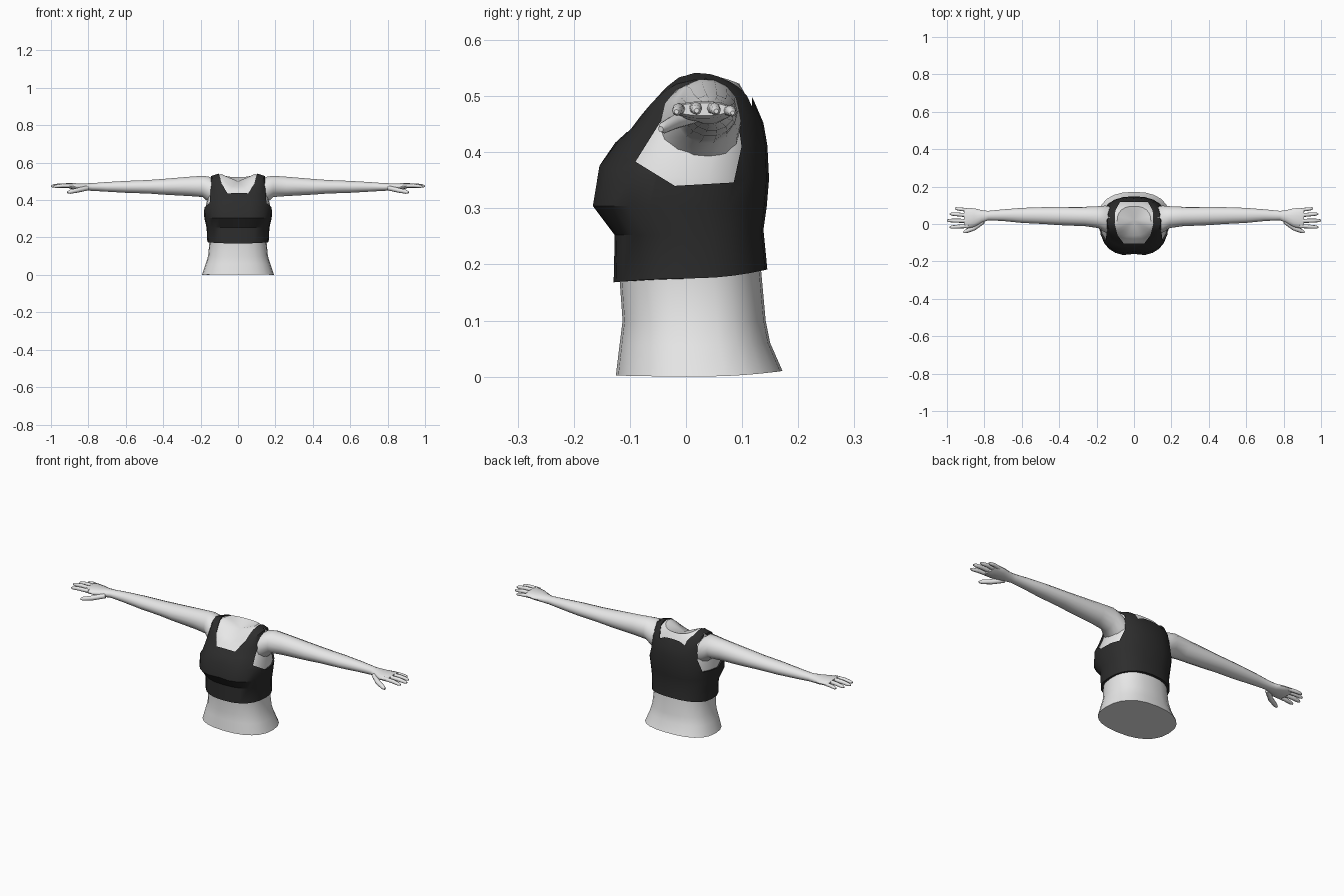
import bpy, bmesh, math
from mathutils import Vector

if "Cube" in bpy.data.objects:
    bpy.data.objects.remove(bpy.data.objects["Cube"])


def material(name, value):
    m = bpy.data.materials.new(name)
    m.diffuse_color = (value, value, value, 1)
    m.use_nodes = True
    m.node_tree.nodes["Principled BSDF"].inputs["Base Color"].default_value = m.diffuse_color
    return m


SKIN = material("light skin", 0.8)
CLOTH = material("dark cloth", 0.026)


def loft(name, rings, mat, tip=None):
    """Skin a list of equal-length point rings and close both ends."""
    bm = bmesh.new()
    vs = [[bm.verts.new(p) for p in r] for r in rings]
    n = len(vs[0])
    for a, b in zip(vs, vs[1:]):
        for i in range(n):
            j = (i + 1) % n
            bm.faces.new((a[i], a[j], b[j], b[i]))
    bm.faces.new(vs[0])
    if tip:
        c = bm.verts.new(tip)
        for i in range(n):
            bm.faces.new((vs[-1][i], vs[-1][(i + 1) % n], c))
    else:
        bm.faces.new(vs[-1])
    bmesh.ops.recalc_face_normals(bm, faces=bm.faces)
    me = bpy.data.meshes.new(name)
    bm.to_mesh(me)
    bm.free()
    ob = bpy.data.objects.new(name, me)
    me.materials.append(mat)
    bpy.context.collection.objects.link(ob)
    return ob


def activate(ob):
    bpy.ops.object.select_all(action='DESELECT')
    ob.select_set(True)
    bpy.context.view_layer.objects.active = ob


def smooth(ob, angle=40):
    activate(ob)
    bpy.ops.object.shade_smooth_by_angle(angle=math.radians(angle))


def power(v, e):
    return math.copysign(abs(v) ** e, v)


def body_ring(half, yf, yb, zf, zs, zb, dent=0, off=0, lift=0, n=24):
    """Rounded cross-section with separate front, side and back heights."""
    pts = []
    half, yf, yb = half + off, yf - off, yb + off
    for i in range(n):
        t = math.tau * i / n
        x = half * power(math.cos(t), 0.84)
        s = power(math.sin(t), 0.84)
        y = (yf + yb) / 2 + s * (yb - yf) / 2
        z = zs + ((zb if s > 0 else zf) - zs) * s * s + lift
        if s < 0:
            y += dent * math.exp(-(x / 0.04) ** 2)
        pts.append((x, y, z))
    return pts


# Torso sections: half width, front y, back y, front z, side z, back z, dent
waist = [
    (0.193, -0.125, 0.172, 0.002, 0.0, 0.01),
    (0.174, -0.118, 0.150, 0.06, 0.055, 0.06),
    (0.160, -0.113, 0.142, 0.10, 0.10, 0.10),
    (0.153, -0.118, 0.134, 0.168, 0.175, 0.188),
]
chest = [
    (0.160, -0.119, 0.130, 0.25, 0.25, 0.26),
    (0.172, -0.164, 0.136, 0.302, 0.302, 0.302, 0.012),
    (0.176, -0.152, 0.140, 0.375, 0.355, 0.35, 0.012),
    (0.160, -0.118, 0.137, 0.415, 0.42, 0.41),
    (0.148, -0.096, 0.130, 0.435, 0.485, 0.45),
    (0.135, -0.080, 0.112, 0.452, 0.527, 0.492),
    (0.090, -0.062, 0.095, 0.468, 0.539, 0.522),
]
torso = loft("torso", [body_ring(*r) for r in waist + chest], SKIN,
             tip=(0, 0.02, 0.50))
smooth(torso, 35)

# Cropped vest: a slightly larger shell with neck and arm openings cut out
hem = (0.153, -0.118, 0.134, 0.168, 0.175, 0.191)
shell = [body_ring(*hem, off=0.011)]
shell += [body_ring(*r, off=0.008, lift=0.002) for r in chest[:-1]]
shell += [body_ring(*chest[-1], off=0.004, lift=0.005)]
vest = loft("vest", shell, CLOTH)

neck_hole = [(-0.055, -0.104), (0.055, -0.104), (0.088, -0.06), (0.103, 0.0),
             (0.100, 0.07), (0.075, 0.118), (-0.075, 0.118), (-0.100, 0.07),
             (-0.103, 0.0), (-0.088, -0.06)]
arm_hole = [(0.035, 0.532), (-0.045, 0.455), (-0.09, 0.383), (-0.02, 0.34),
            (0.085, 0.346), (0.099, 0.41), (0.088, 0.49)]
cutters = [loft("neck_cutter",
                [[(x, y, z) for x, y in neck_hole] for z in (0.39, 0.7)], CLOTH)]
for s in (-1, 1):
    cutters.append(loft("arm_cutter",
                        [[(s * x, y, z) for y, z in arm_hole] for x in (0.122, 0.3)],
                        CLOTH))
for c in cutters:
    c.hide_render = True
    mod = vest.modifiers.new("opening", 'BOOLEAN')
    mod.operation = 'DIFFERENCE'
    mod.solver = 'EXACT'
    mod.object = c
    activate(vest)
    bpy.ops.object.modifier_apply(modifier=mod.name)
for c in cutters:
    bpy.data.objects.remove(c)
smooth(vest, 35)

# Arm sections: x, y from, y to, z from, z to (the last ones form the palm)
arm = [
    (0.115, -0.050, 0.095, 0.365, 0.500),
    (0.155, -0.045, 0.098, 0.385, 0.527),
    (0.190, -0.022, 0.095, 0.415, 0.531),
    (0.260, -0.012, 0.092, 0.420, 0.526),
    (0.400, -0.006, 0.092, 0.428, 0.514),
    (0.480, 0.000, 0.090, 0.434, 0.508),
    (0.600, 0.006, 0.086, 0.438, 0.503),
    (0.700, 0.016, 0.078, 0.444, 0.497),
    (0.780, 0.020, 0.070, 0.449, 0.491),
    (0.815, 0.006, 0.074, 0.450, 0.490),
    (0.855, -0.016, 0.084, 0.454, 0.490),
    (0.895, -0.024, 0.085, 0.460, 0.491),
    (0.908, -0.020, 0.081, 0.465, 0.488),
]
# Digits: name, path points and radii from knuckle to tip
digits = [
    ("little_finger", [(0.885, 0.074, 0.474), (0.925, 0.079, 0.474), (0.957, 0.083, 0.470)], 0.0095),
    ("ring_finger", [(0.885, 0.046, 0.478), (0.94, 0.051, 0.478), (0.985, 0.054, 0.473)], 0.0105),
    ("middle_finger", [(0.885, 0.016, 0.479), (0.95, 0.018, 0.479), (0.999, 0.019, 0.474)], 0.011),
    ("index_finger", [(0.885, -0.011, 0.477), (0.94, -0.014, 0.477), (0.986, -0.017, 0.472)], 0.0105),
    ("thumb", [(0.805, 0.015, 0.464), (0.855, -0.022, 0.453), (0.912, -0.045, 0.441)], 0.013),
]


def tube(path, radius, s, n=8):
    """Rounded, tapering rings along a three-point path."""
    a, b, c = [Vector(p) for p in path]
    stations = [(a, 1.0), (b, 0.98), (b.lerp(c, 0.75), 0.82), (c, 0.4)]
    d = (c - a).normalized()
    u = d.cross(Vector((0, 0, 1))).normalized()
    w = u.cross(d)
    rings = []
    for p, k in stations:
        ring = []
        for i in range(n):
            t = math.tau * i / n
            q = p + (u * math.cos(t) + w * math.sin(t)) * radius * k
            ring.append((s * q.x, q.y, q.z))
        rings.append(ring)
    return rings


for side, s in (("right", -1), ("left", 1)):
    rings = []
    for x, y0, y1, z0, z1 in arm:
        rings.append([(s * x,
                       (y0 + y1) / 2 + math.cos(math.tau * i / 14) * (y1 - y0) / 2,
                       (z0 + z1) / 2 + math.sin(math.tau * i / 14) * (z1 - z0) / 2)
                      for i in range(14)])
    smooth(loft(side + "_arm", rings, SKIN), 50)
    for name, path, radius in digits:
        smooth(loft(side + "_" + name, tube(path, radius, s), SKIN), 50)
